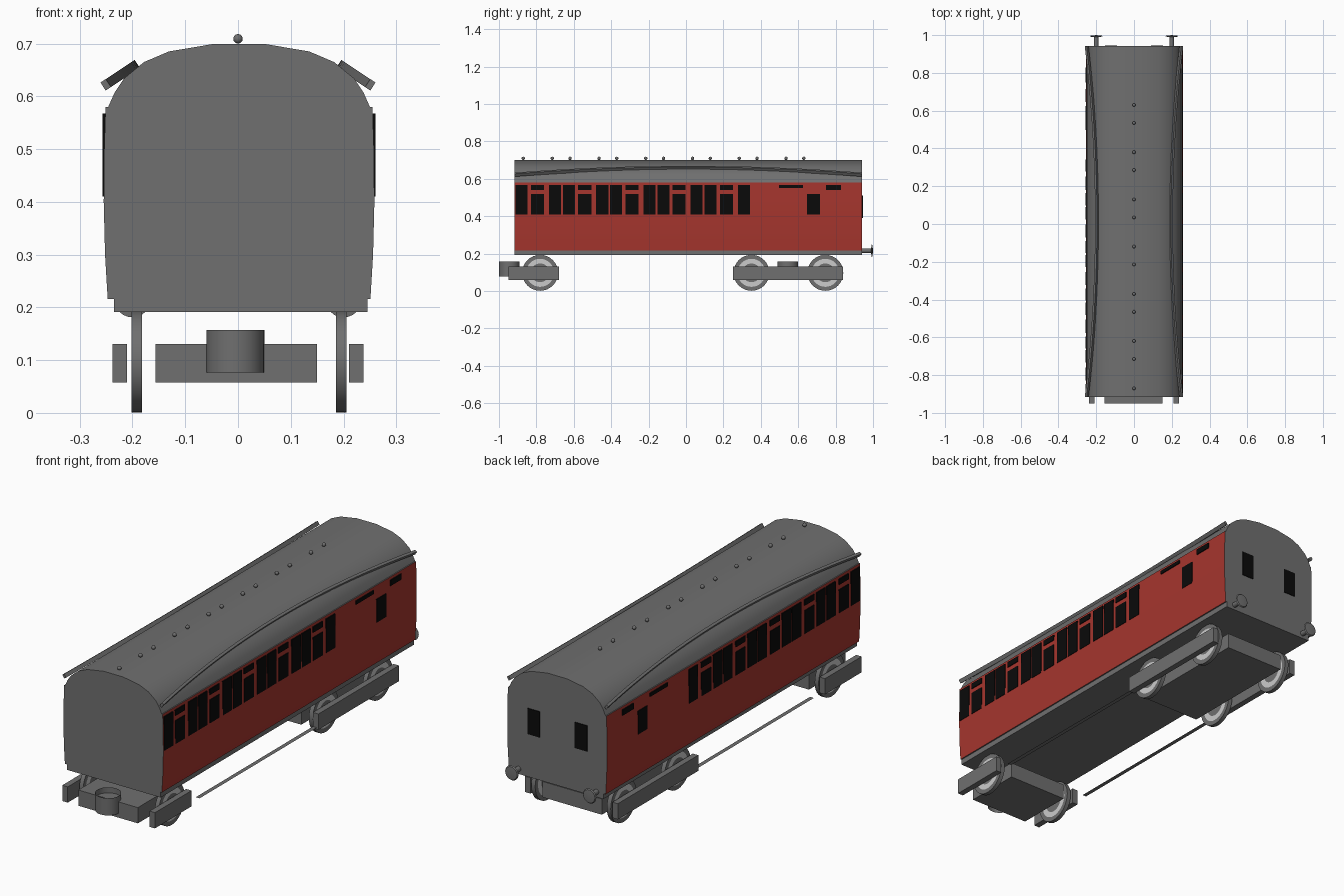
import bpy, bmesh, math
from mathutils import Matrix, Vector

if "Cube" in bpy.data.objects:
    bpy.data.objects.remove(bpy.data.objects["Cube"], do_unlink=True)


def material(name, r, g, b):
    m = bpy.data.materials.new(name)
    m.use_nodes = True
    m.diffuse_color = (r, g, b, 1)
    m.node_tree.nodes["Principled BSDF"].inputs["Base Color"].default_value = (r, g, b, 1)
    return m


GREY = material("dark grey", 0.16, 0.16, 0.16)
RED = material("coach red", 0.38, 0.036, 0.027)
BLACK = material("window black", 0.003, 0.003, 0.003)
LIGHT = material("wheel light grey", 0.6, 0.6, 0.6)


def finish(name, bm, mats, smooth=False, recalc=True):
    if recalc:
        bmesh.ops.recalc_face_normals(bm, faces=bm.faces)
    me = bpy.data.meshes.new(name)
    bm.to_mesh(me)
    bm.free()
    for m in mats:
        me.materials.append(m)
    ob = bpy.data.objects.new(name, me)
    bpy.context.collection.objects.link(ob)
    if smooth:
        bpy.ops.object.select_all(action="DESELECT")
        ob.select_set(True)
        bpy.context.view_layer.objects.active = ob
        bpy.ops.object.shade_smooth_by_angle(angle=math.radians(35))
    return ob


def add_box(bm, x, y, z):
    """Box from (low, high) pairs."""
    size = [b - a for a, b in (x, y, z)]
    mid = [(a + b) / 2 for a, b in (x, y, z)]
    bmesh.ops.create_cube(bm, size=1, matrix=Matrix.Translation(mid) @ Matrix.Diagonal((*size, 1)))


def box(name, x, y, z, mat=GREY):
    bm = bmesh.new()
    add_box(bm, x, y, z)
    return finish(name, bm, [mat])


def sided(s, lo, hi):
    return tuple(sorted((s * lo, s * hi)))


# Coach body: one extruded profile, red sides, grey roof and ends
FRONT, BACK = -0.917, 0.942
half = [(0.249, 0.216), (0.254, 0.3), (0.2565, 0.4), (0.2555, 0.5), (0.253, 0.58), (0.248, 0.58),
        (0.236, 0.607), (0.218, 0.634), (0.18, 0.665), (0.133, 0.685), (0.05, 0.699)]
outline = half + [(-x, z) for x, z in reversed(half)]
bm = bmesh.new()
ring = [bm.verts.new((x + 0.002, FRONT, z)) for x, z in outline]
cap = bm.faces.new(ring)
ext = bmesh.ops.extrude_face_region(bm, geom=[cap])
bmesh.ops.translate(bm, vec=(0, BACK - FRONT, 0),
                    verts=[v for v in ext["geom"] if isinstance(v, bmesh.types.BMVert)])
bmesh.ops.recalc_face_normals(bm, faces=bm.faces)
for f in bm.faces:
    if abs(f.normal.x) > 0.9 and f.calc_center_median().z < 0.58:
        f.material_index = 1
finish("coach_body", bm, [GREY, RED], smooth=True)
box("underframe", (-0.235, 0.245), (FRONT, BACK), (0.191, 0.217))

# Side windows: five doors flanked by tall panes, then the guard section
TOP, SILL = 0.567, 0.41
panes = []
for i in range(5):
    c = -0.794 + 0.2525 * i
    panes += [(c - 0.117, c - 0.053, SILL, TOP), (c + 0.061, c + 0.126, SILL, TOP),
              (c - 0.035, c + 0.035, SILL, 0.518), (c - 0.035, c + 0.035, 0.541, TOP)]
panes += [(0.497, 0.626, 0.551, TOP), (0.647, 0.716, SILL, 0.518), (0.749, 0.829, 0.541, TOP)]
for s, side in ((1, "left"), (-1, "right")):
    bm = bmesh.new()
    for y0, y1, z0, z1 in panes:
        add_box(bm, tuple(x + 0.002 for x in sided(s, 0.2495, 0.2585)), (y0, y1), (z0, z1))
    finish(side + "_windows", bm, [BLACK])
    box(side + "_end_window", sided(s, 0.09, 0.153), (BACK - 0.004, BACK + 0.003), (0.39, 0.51), BLACK)

# Curved rain strips, standing off the roof at both ends
STEPS = 24
for s, side in ((1, "left"), (-1, "right")):
    bm = bmesh.new()
    down = Vector((s * 0.83, 0, -0.55))
    out = Vector((s * 0.55, 0, 0.83))
    sections = []
    for i in range(STEPS + 1):
        t = 2 * i / STEPS - 1
        p = Vector((s * 0.186, FRONT + (BACK - FRONT) * i / STEPS, 0.654)) + down * (0.066 * t * t)
        corners = (p, p + down * 0.012, p + down * 0.012 + out * 0.018, p + out * 0.018)
        sections.append([bm.verts.new(c) for c in corners])
    for a, b in zip(sections, sections[1:]):
        for k in range(4):
            bm.faces.new((a[k], a[k - 1], b[k - 1], b[k]))
    bm.faces.new(sections[0])
    bm.faces.new(sections[-1])
    finish(side + "_rain_strip", bm, [GREY], smooth=True)

# Roof vents: one single, then six pairs
vents = [-0.87] + [-0.715 + 0.25 * k + d for k in range(6) for d in (0, 0.095)]
bm = bmesh.new()
for y in vents:
    bmesh.ops.create_uvsphere(bm, u_segments=12, v_segments=8, radius=0.009,
                              matrix=Matrix.Translation((0, y, 0.709)))
finish("roof_vents", bm, [GREY], smooth=True)


def lathe(name, profile, centre, axis, segments=24, light_band=None):
    """Turn a (radius, along) profile about the x or y axis."""
    bm = bmesh.new()
    rot = Matrix.Rotation(math.pi / 2, 4, "Y") if axis == "X" else Matrix.Rotation(-math.pi / 2, 4, "X")
    vs = [bm.verts.new((r, 0, h)) for r, h in profile]
    edges = [bm.edges.new(pair) for pair in zip(vs, vs[1:])]
    bmesh.ops.spin(bm, geom=vs + edges, axis=(0, 0, 1), cent=(0, 0, 0), angle=2 * math.pi, steps=segments)
    bmesh.ops.remove_doubles(bm, verts=bm.verts, dist=0.0001)
    if light_band:
        for f in bm.faces:
            lo, hi = light_band
            rad = [v.co.xy.length for v in f.verts]
            if min(rad) > lo - 0.001 and max(rad) < hi + 0.001:
                f.material_index = 1
    bmesh.ops.transform(bm, matrix=Matrix.Translation(centre) @ rot, verts=bm.verts)
    return finish(name, bm, [GREY, LIGHT], smooth=True)


# Wheels with a pale ring on each face
h = 0.01
wheel = [(0, -h), (0.05, -h), (0.075, -h), (0.096, -h), (0.096, h), (0.075, h), (0.05, h), (0, h)]
for label, y in (("front", -0.78), ("middle", 0.35), ("rear", 0.745)):
    for s, side in ((1, "left"), (-1, "right")):
        lathe(f"{label}_{side}_wheel", wheel, (s * 0.194 + 0.002, y, 0.097), "X", 32, (0.05, 0.075))

# Bogies: centre block, side frames and open pivot tube
for label, y0, y1, pivot in (("front", -0.949, -0.68, -0.945), ("rear", 0.25, 0.84, 0.545)):
    box(label + "_bogie_block", (-0.156, 0.15), (y0, y1), (0.058, 0.131))
    for s, side in ((1, "left"), (-1, "right")):
        box(f"{label}_{side}_bogie_frame", sided(s, 0.21, 0.238), (y0, y1), (0.058, 0.131))
    bm = bmesh.new()
    bmesh.ops.create_cone(bm, cap_ends=False, segments=24, radius1=0.055, radius2=0.055, depth=0.08,
                          matrix=Matrix.Translation((-0.005, pivot, 0.117)))
    finish(label + "_pivot_tube", bm, [GREY], smooth=True)

# Flat step boards between the bogies
for s, side in ((1, "left"), (-1, "right")):
    bm = bmesh.new()
    bmesh.ops.create_grid(bm, x_segments=1, y_segments=1, size=0.5,
                          matrix=Matrix.Translation((s * 0.22, -0.18, 0.066)) @ Matrix.Diagonal((0.02, 0.86, 1, 1)))
    finish(side + "_step_board", bm, [GREY], recalc=False)

# Buffers on the rear end
buffer = [(0, 0), (0.012, 0), (0.012, 0.05), (0.034, 0.052), (0.03, 0.057), (0, 0.06)]
for s, side in ((1, "left"), (-1, "right")):
    lathe(side + "_buffer", buffer, (s * 0.2, 0.94, 0.215), "Y")
